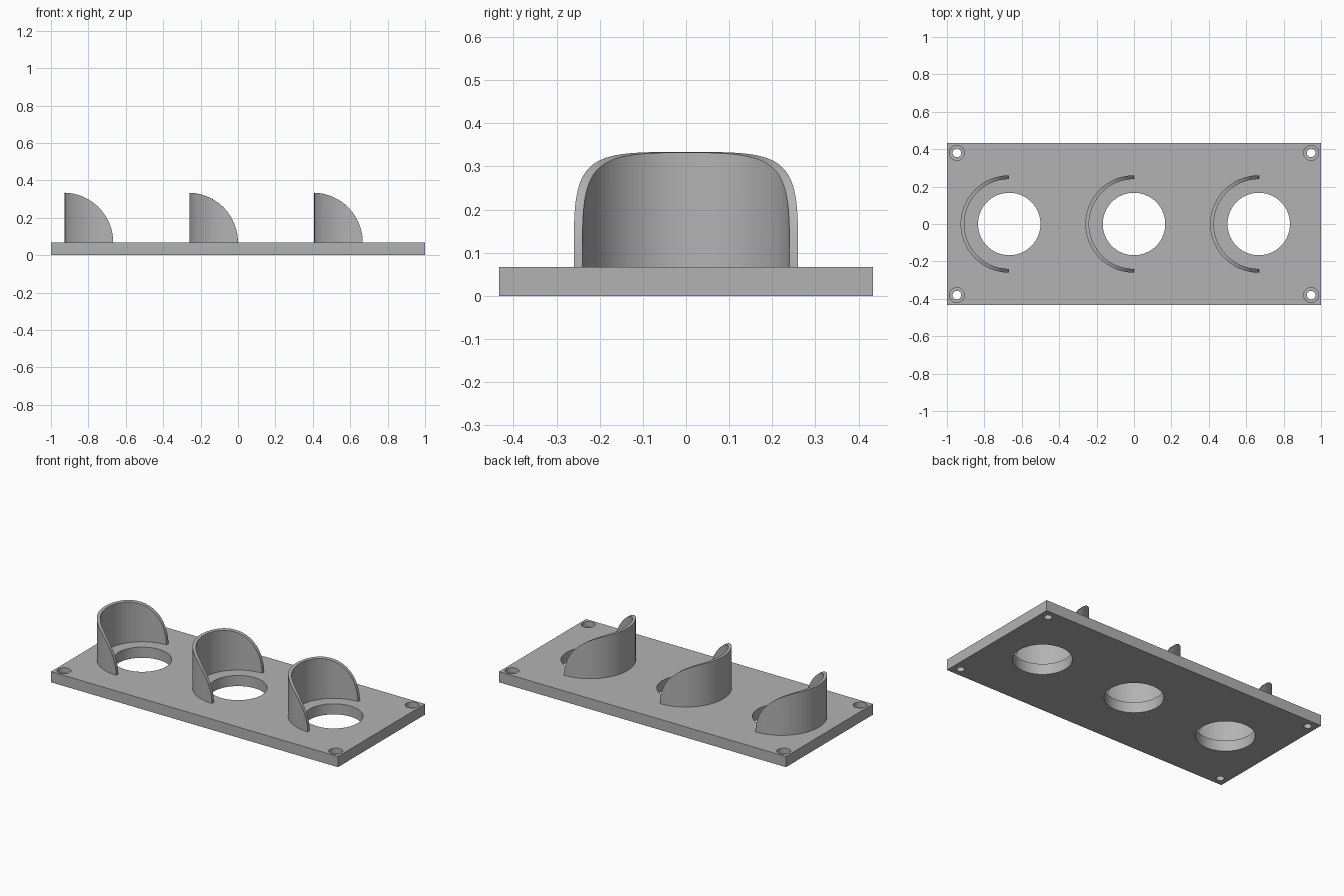
import bpy, bmesh, math

if "Cube" in bpy.data.objects:
    bpy.data.objects.remove(bpy.data.objects["Cube"], do_unlink=True)

PLATE_TOP = 0.067
OUTER, INNER, ARC = 0.26, 0.24, 0.2667
CENTRES = (-0.667, 0, 0.667)

grey = bpy.data.materials.new("plain grey")
grey.use_nodes = True
colour = (0.45, 0.45, 0.45, 1)
grey.diffuse_color = colour
grey.node_tree.nodes["Principled BSDF"].inputs["Base Color"].default_value = colour


def smooth(obj):
    bpy.ops.object.select_all(action='DESELECT')
    obj.select_set(True)
    bpy.context.view_layer.objects.active = obj
    bpy.ops.object.shade_smooth_by_angle(angle=math.radians(30))


def mesh_object(name, bm):
    bmesh.ops.recalc_face_normals(bm, faces=bm.faces)
    mesh = bpy.data.meshes.new(name)
    bm.to_mesh(mesh)
    bm.free()
    obj = bpy.data.objects.new(name, mesh)
    bpy.context.collection.objects.link(obj)
    mesh.materials.append(grey)
    return obj


def cut_cylinder(target, x, y, radius, bottom):
    """Bore a round hole from above the plate down to the given height."""
    top = PLATE_TOP + 0.1
    bpy.ops.mesh.primitive_cylinder_add(
        vertices=64, radius=radius, depth=top - bottom,
        location=(x, y, (top + bottom) / 2))
    cutter = bpy.context.object
    cutter.data.materials.append(grey)
    mod = target.modifiers.new("bore", 'BOOLEAN')
    mod.operation, mod.solver, mod.object = 'DIFFERENCE', 'EXACT', cutter
    bpy.context.view_layer.objects.active = target
    bpy.ops.object.modifier_apply(modifier=mod.name)
    bpy.data.objects.remove(cutter, do_unlink=True)


# Base plate with three large holes and four counterbored screw holes
bm = bmesh.new()
bmesh.ops.create_cube(bm, size=1)
for v in bm.verts:
    v.co.x *= 2
    v.co.y *= 0.8667
    v.co.z = (v.co.z + 0.5) * PLATE_TOP
plate = mesh_object("base_plate", bm)
for cx in CENTRES:
    cut_cylinder(plate, cx, 0, 0.167, -0.1)
for sx in (-1, 1):
    for sy in (-1, 1):
        cut_cylinder(plate, sx * 0.947, sy * 0.38, 0.04, PLATE_TOP / 2)
        cut_cylinder(plate, sx * 0.947, sy * 0.38, 0.023, -0.1)
smooth(plate)


# Half-round shields, their tops trimmed to a quarter circle seen from the front
def shield(name, cx, steps=64):
    bm = bmesh.new()
    rings = []
    for i in range(steps + 1):
        # Steps bunch up at both ends, where the rim is steepest
        a = math.pi / 2 + math.pi * (1 - math.cos(math.pi * i / steps)) / 2
        ring = []
        for r, is_top in ((INNER, 0), (OUTER, 0), (OUTER, 1), (INNER, 1)):
            dx = min(r * math.cos(a), 0)
            rise = math.sqrt(max(ARC ** 2 - (dx + ARC) ** 2, 0))
            z = PLATE_TOP + rise if is_top else PLATE_TOP - 0.01
            ring.append(bm.verts.new((cx + dx, r * math.sin(a), z)))
        rings.append(ring)
    for p, q in zip(rings, rings[1:]):
        for k in range(4):
            n = (k + 1) % 4
            bm.faces.new((p[k], p[n], q[n], q[k]))
    bm.faces.new(rings[0])
    bm.faces.new(rings[-1])
    smooth(mesh_object(name, bm))


for label, cx in zip(("right", "middle", "left"), CENTRES):
    shield(label + "_shield", cx)
